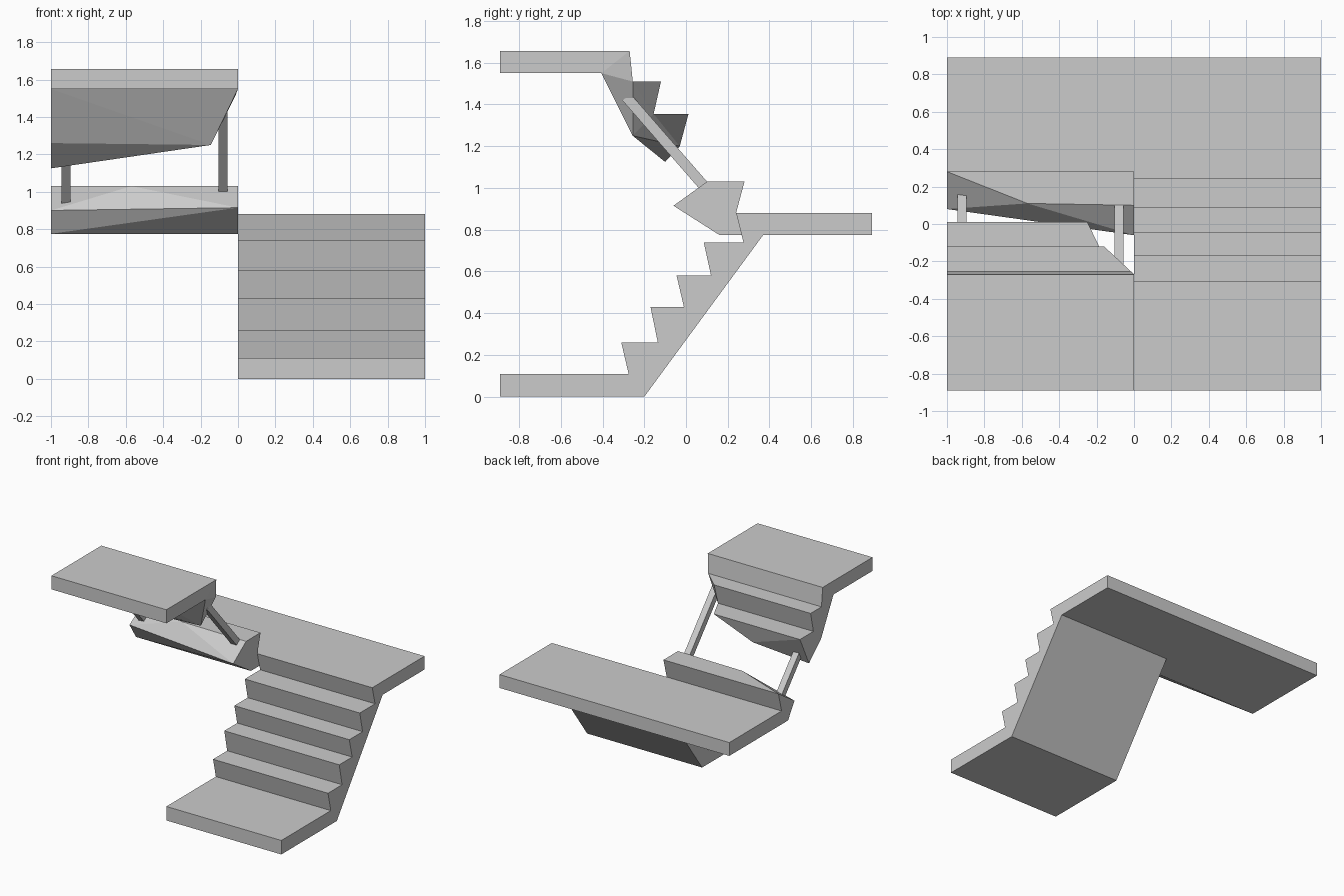
import bpy, bmesh
from mathutils import Vector

if "Cube" in bpy.data.objects:
    bpy.data.objects.remove(bpy.data.objects["Cube"])


def at(x, pts):
    return [(x, y, z) for y, z in pts]


def loft(bm, left, right, caps_left, caps_right, split=None):
    """Skin two matching 3D loops; split = {segment: diagonal starts on left next point}."""
    split = split or {}
    n = len(left)
    a = [bm.verts.new(p) for p in left]
    b = [bm.verts.new(p) for p in right]
    for i in range(n):
        j = (i + 1) % n
        if i in split:
            if split[i]:      # diagonal left j - right i
                tris = [(a[i], a[j], b[i]), (a[j], b[j], b[i])]
            else:             # diagonal left i - right j
                tris = [(a[i], a[j], b[j]), (a[i], b[j], b[i])]
            for t in tris:
                bm.faces.new(t)
        else:
            bm.faces.new((a[i], a[j], b[j], b[i]))
    for c in caps_left:
        bm.faces.new([a[k] for k in c])
    for c in caps_right:
        bm.faces.new([b[k] for k in c])


def finish(name, bm):
    bmesh.ops.remove_doubles(bm, verts=bm.verts, dist=0.0005)
    bmesh.ops.recalc_face_normals(bm, faces=bm.faces)
    me = bpy.data.meshes.new(name)
    bm.to_mesh(me)
    bm.free()
    ob = bpy.data.objects.new(name, me)
    bpy.context.collection.objects.link(ob)
    return ob


# Lower flight with bottom landing and right half of the middle landing
bm = bmesh.new()
flight = [(-.89, 0), (-.89, .11), (-.275, .11), (-.31, .26), (-.135, .26),
          (-.17, .43), (-.01, .43), (-.045, .58), (.12, .58), (.085, .74),
          (.275, .74), (.24, .88), (.89, .88), (.89, .775), (.37, .775), (-.2, 0)]
loft(bm, at(0, flight), at(1, flight),
     [list(range(12)) + [14, 15]], [list(range(16))])

# Left half of the middle landing with the broken first step of the upper flight
base = [(.37, .775), (.89, .775), (.89, .88), (.24, .88), (.28, 1.03)]
left = at(-1, base) + [(-.57, .11, 1.03), (-1, .08, .90), (-1, .16, .775)]
right = at(0, base + [(.10, 1.03), (-.06, .915), (.16, .775)])
loft(bm, left, right,
     [[0, 1, 2, 3, 4, 6, 7], [4, 5, 6]], [[0, 3, 4, 5, 6, 7]],
     {5: False, 6: True})
finish("lower_stairs", bm)

# Upper landing with the hanging broken steps
bm = bmesh.new()
left = at(-1, [(-.89, 1.55), (-.89, 1.657), (-.27, 1.657), (-.255, 1.51), (-.12, 1.51),
               (-.155, 1.355), (.012, 1.355), (-.10, 1.125), (-.25, 1.26), (-.405, 1.55)])
right = at(0, [(-.89, 1.55), (-.89, 1.657), (-.27, 1.657)]) + [
    (-.015, -.255, 1.51), (-.16, -.12, 1.51), (-.17, -.155, 1.355), (-.25, .012, 1.355),
    (-.56, -.03, 1.20), (-.145, -.255, 1.25), (0, -.405, 1.55)]
loft(bm, left, right, [list(range(10))],
     [[0, 1, 2, 9], [2, 3, 9], [3, 8, 9], [3, 4, 5], [3, 5, 8], [5, 6, 7], [5, 7, 8]],
     {2: False, 6: False, 7: False, 8: True})
finish("upper_stairs", bm)

# Exposed reinforcement bars bridging the gap
for name, x in (("left_bar", -.92), ("right_bar", -.08)):
    p, q = Vector((x, .19, .89)), Vector((x, -.285, 1.435))
    d = (q - p).normalized()
    bm = bmesh.new()
    bmesh.ops.create_cube(bm, size=1)
    bmesh.ops.scale(bm, vec=(.05, .05, (q - p).length), verts=bm.verts)
    bmesh.ops.rotate(bm, matrix=Vector((0, 0, 1)).rotation_difference(d).to_matrix(),
                     verts=bm.verts)
    bmesh.ops.translate(bm, vec=(p + q) / 2, verts=bm.verts)
    finish(name, bm)
